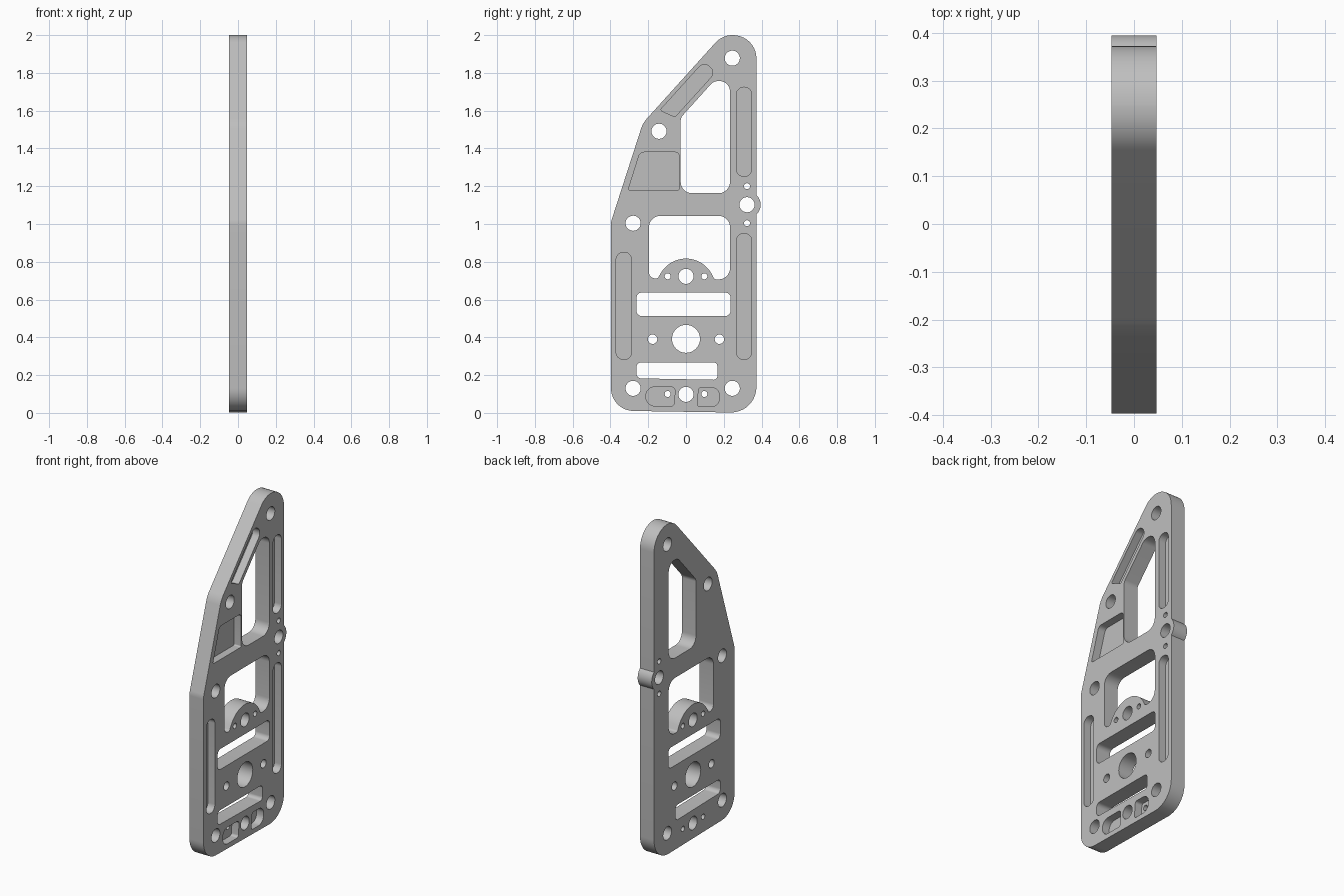
import bpy, bmesh, math
from mathutils import Vector

cube = bpy.data.objects.get("Cube")
if cube:
    bpy.data.objects.remove(cube, do_unlink=True)

HALF = 0.047      # half the plate thickness
FLOOR = 0.0       # depth at which the pockets end

metal = bpy.data.materials.new("light grey metal")
metal.use_nodes = True
metal.diffuse_color = (0.52, 0.52, 0.52, 1)
metal.node_tree.nodes["Principled BSDF"].inputs["Base Color"].default_value = (0.52, 0.52, 0.52, 1)


def arc(y, z, r, start, end, n):
    """Points on an arc, angles in degrees."""
    angles = [math.radians(start + (end - start) * i / n) for i in range(n + 1)]
    return [(y + r * math.cos(a), z + r * math.sin(a), 0) for a in angles]


def circle(y, z, r):
    return arc(y, z, r, 0, 360, 40)[:-1]


def box(y0, y1, z0, z1, r):
    return [(y0, z0, r), (y1, z0, r), (y1, z1, r), (y0, z1, r)]


def rounded(corners, n=10):
    """Replace each (y, z, radius) corner by a tangent arc."""
    out = []
    for i, (y, z, r) in enumerate(corners):
        p = Vector((y, z))
        if r == 0:
            out.append(p)
            continue
        a = (Vector(corners[i - 1][:2]) - p).normalized()
        b = (Vector(corners[(i + 1) % len(corners)][:2]) - p).normalized()
        half = a.angle(b) / 2
        centre = p + (a + b).normalized() * (r / math.sin(half))
        start = p + a * (r / math.tan(half)) - centre
        end = p + b * (r / math.tan(half)) - centre
        sweep = math.pi - 2 * half
        for k in range(n + 1):
            t = k / n
            out.append(centre + (start * math.sin((1 - t) * sweep)
                                 + end * math.sin(t * sweep)) / math.sin(sweep))
    return out


def wall(bm, profile, x0, x1):
    """Build the side wall of a y-z profile; return its edge loops at x0 and x1."""
    points = rounded(profile)
    near = [bm.verts.new((x0, p.x, p.y)) for p in points]
    far = [bm.verts.new((x1, p.x, p.y)) for p in points]
    loops = [[bm.edges.new((ring[i - 1], ring[i])) for i in range(len(ring))]
             for ring in (near, far)]
    for i in range(len(points)):
        bm.faces.new((near[i - 1], near[i], far[i], far[i - 1]))
    return loops


# Plate outline, with the small round ear on the back edge
outline = [(-0.397, 0.012, 0.12), (0.373, 0.0, 0.135)]
outline += arc(0.323, 1.102, 0.072, -46, 46, 16)
outline += [(0.373, 2.0, 0.124), (0.192, 2.0, 0.122),
            (-0.228, 1.535, 0.15), (-0.397, 1.012, 0.1)]

# Bolt, bearing and pin holes
M, S = 0.04, 0.016
holes = [(0.245, 1.878, M), (-0.143, 1.491, M), (-0.28, 1.004, M), (0.323, 1.102, M),
         (-0.28, 0.13, M), (0.245, 0.13, M), (0, 0.098, M), (0, 0.723, M),
         (0, 0.392, 0.074), (0.323, 1.2, S), (0.323, 1.004, S)]
for side in (-1, 1):
    holes += [(side * 0.097, 0.723, S), (side * 0.177, 0.39, 0.025)]
openings = [circle(*h) for h in holes]

# Large upper window
openings.append([(-0.028, 1.163, 0.06), (0.233, 1.163, 0.06), (0.233, 1.757, 0.056),
                 (0.147, 1.757, 0.056), (-0.028, 1.563, 0.04)])
# Middle window, wrapped around a rounded boss
openings.append([(-0.196, 1.043, 0.06), (-0.196, 0.712, 0.032), (-0.15, 0.712, 0.015)]
                + arc(0, 0.663, 0.154, 150, 30, 24)
                + [(0.15, 0.707, 0.015), (0.233, 0.707, 0.06), (0.233, 1.043, 0.06)])
# Horizontal slots
openings.append(box(-0.262, 0.236, 0.513, 0.637, 0.028))
openings.append([(-0.262, 0.183, 0.025), (0.166, 0.175, 0.02),
                 (0.166, 0.267, 0.02), (-0.262, 0.267, 0.025)])

# Blind pockets on the +x face
pockets = [
    box(0.267, 0.348, 1.252, 1.724, 0.039),
    box(0.267, 0.348, 0.283, 0.95, 0.039),
    box(-0.37, -0.288, 0.283, 0.85, 0.039),
    [(-0.138, 1.602, 0.01), (-0.058, 1.567, 0.012), (0.157, 1.804, 0.039), (0.095, 1.86, 0.039)],
    [(-0.307, 1.178, 0.008), (-0.037, 1.178, 0.008), (-0.037, 1.38, 0.02), (-0.243, 1.38, 0.03)],
    [(-0.212, 0.037, 0.046), (-0.063, 0.037, 0.015), (-0.057, 0.137, 0.02), (-0.212, 0.137, 0.046)],
    [(0.058, 0.033, 0.015), (0.178, 0.033, 0.046), (0.178, 0.135, 0.046), (0.068, 0.135, 0.015)],
]
# Pin holes through the floors of the bottom pockets
pin_holes = [circle(side * 0.097, 0.1, S) for side in (-1, 1)]

# Walls of every profile, collecting the loops that bound each flat face
bm = bmesh.new()
right_face, left_face, floors = [], [], []
for profiles, x0, x1, low, high in (
        ([outline] + openings, -HALF, HALF, right_face, left_face),
        (pockets, FLOOR, HALF, floors, left_face),
        (pin_holes, -HALF, FLOOR, right_face, floors)):
    for profile in profiles:
        near, far = wall(bm, profile, x0, x1)
        low += near
        high += far

# Flat faces and pocket floors, filled around the holes
for edges in (right_face, left_face, floors):
    bmesh.ops.triangle_fill(bm, edges=edges, use_beauty=True, normal=(1, 0, 0))
bmesh.ops.recalc_face_normals(bm, faces=bm.faces[:])

mesh = bpy.data.meshes.new("side_plate")
bm.to_mesh(mesh)
bm.free()
mesh.materials.append(metal)
plate = bpy.data.objects.new("side_plate", mesh)
bpy.context.scene.collection.objects.link(plate)

# Smooth round walls, sharp rims
bpy.ops.object.select_all(action='DESELECT')
plate.select_set(True)
bpy.context.view_layer.objects.active = plate
bpy.ops.object.shade_smooth_by_angle(angle=math.radians(30))
